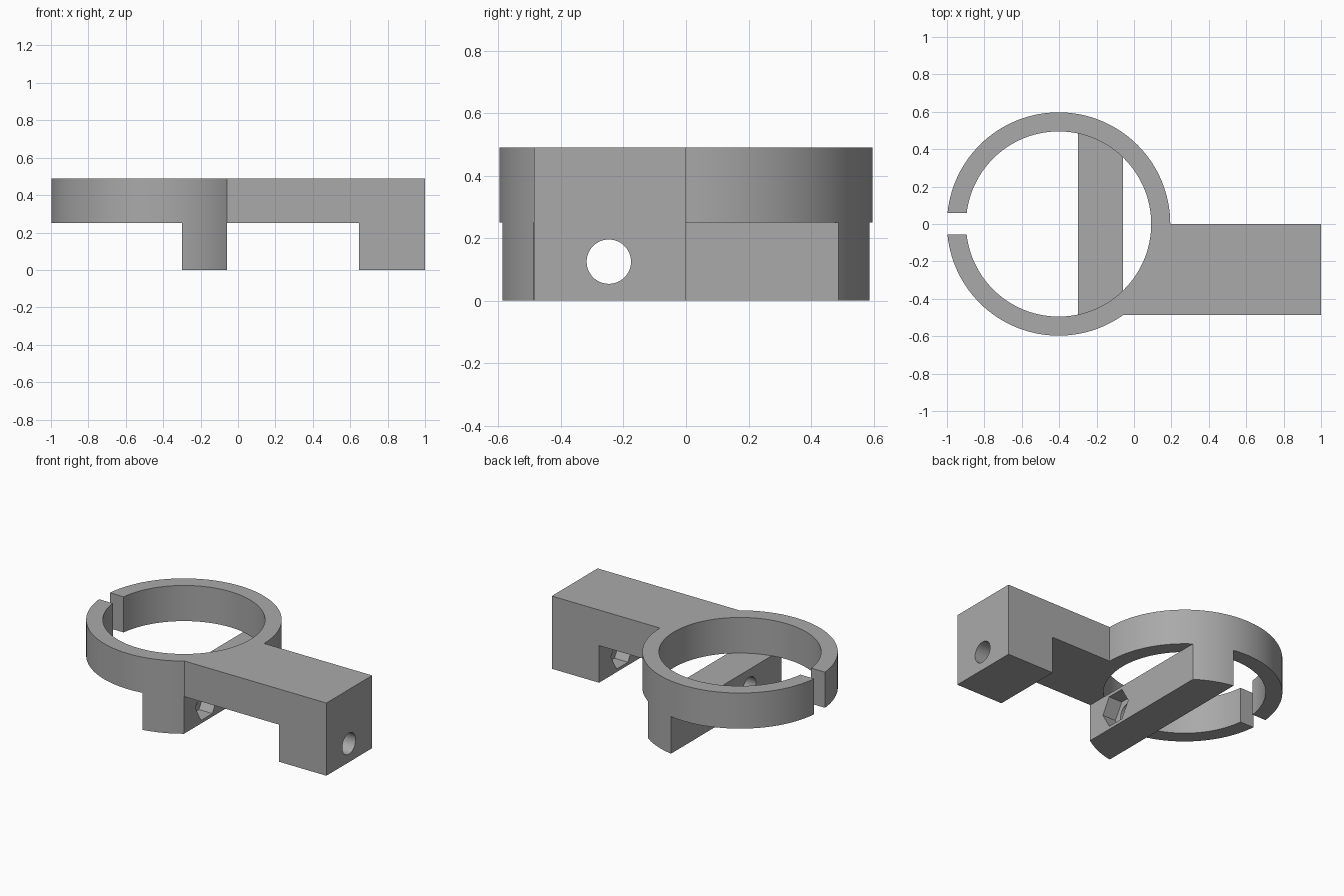
import bpy
from math import pi, radians

if "Cube" in bpy.data.objects:
    bpy.data.objects.remove(bpy.data.objects["Cube"])

TOP, MID = 0.49, 0.25        # top face and underside of ring and arm
CX, R_OUT, R_IN = -0.403, 0.597, 0.495
BAR = (-0.30, -0.06)         # cross bar extent in x
FOOT = 0.648                 # inner face of the foot
HOLE_Y, HOLE_Z = -0.247, 0.125

grey = bpy.data.materials.new("grey plastic")
grey.use_nodes = True
colour = (0.4, 0.4, 0.4, 1)
grey.diffuse_color = colour
grey.node_tree.nodes["Principled BSDF"].inputs["Base Color"].default_value = colour


def box(name, x, y, z):
    spans = (x, y, z)
    bpy.ops.mesh.primitive_cube_add(size=1, location=[(a + b) / 2 for a, b in spans])
    ob = bpy.context.object
    ob.name = name
    ob.scale = [b - a for a, b in spans]
    bpy.ops.object.transform_apply(location=True, rotation=True, scale=True)
    return ob


def upright_cylinder(name, radius, z0, z1):
    bpy.ops.mesh.primitive_cylinder_add(vertices=128, radius=radius, depth=z1 - z0,
                                        location=(CX, 0, (z0 + z1) / 2))
    bpy.context.object.name = name
    return bpy.context.object


def bore_along_x(name, sides, radius, x0, x1):
    bpy.ops.mesh.primitive_cylinder_add(vertices=sides, radius=radius, depth=x1 - x0,
                                        location=((x0 + x1) / 2, HOLE_Y, HOLE_Z),
                                        rotation=(0, pi / 2, 0))
    bpy.context.object.name = name
    return bpy.context.object


def combine(target, tool, operation):
    mod = target.modifiers.new(operation.lower(), "BOOLEAN")
    mod.operation, mod.object, mod.solver = operation, tool, "EXACT"
    bpy.context.view_layer.objects.active = target
    bpy.ops.object.modifier_apply(modifier=mod.name)
    bpy.data.objects.remove(tool)


# Solid blank: disc plus arm block
body = upright_cylinder("ring_clamp_bracket", R_OUT, 0, TOP)
combine(body, box("arm", (-0.2, 1), (-0.487, 0), (0, TOP)), "UNION")

# Undercuts leave the cross bar and foot; then the bore, slot, bolt holes and nut pockets
cutters = [
    box("ring_undercut", (-1.2, BAR[0]), (-1, 1), (-0.1, MID)),
    box("arm_undercut", (BAR[1], FOOT), (-1, 1), (-0.1, MID)),
    upright_cylinder("ring_bore", R_IN, MID, TOP + 0.1),
    box("clamp_slot", (-1.2, -0.7), (-0.055, 0.06), (0.1, TOP + 0.1)),
    bore_along_x("bolt_hole", 48, 0.071, -0.5, 1.2),
    bore_along_x("bar_nut_pocket", 6, 0.12, BAR[1] - 0.1, BAR[1] + 0.1),
    bore_along_x("foot_nut_pocket", 6, 0.12, FOOT - 0.1, FOOT + 0.1),
]
for cutter in cutters:
    combine(body, cutter, "DIFFERENCE")

# Finish
body.data.materials.clear()
body.data.materials.append(grey)
for face in body.data.polygons:
    face.material_index = 0
bpy.ops.object.select_all(action="DESELECT")
body.select_set(True)
bpy.context.view_layer.objects.active = body
bpy.ops.object.shade_smooth_by_angle(angle=radians(30))
